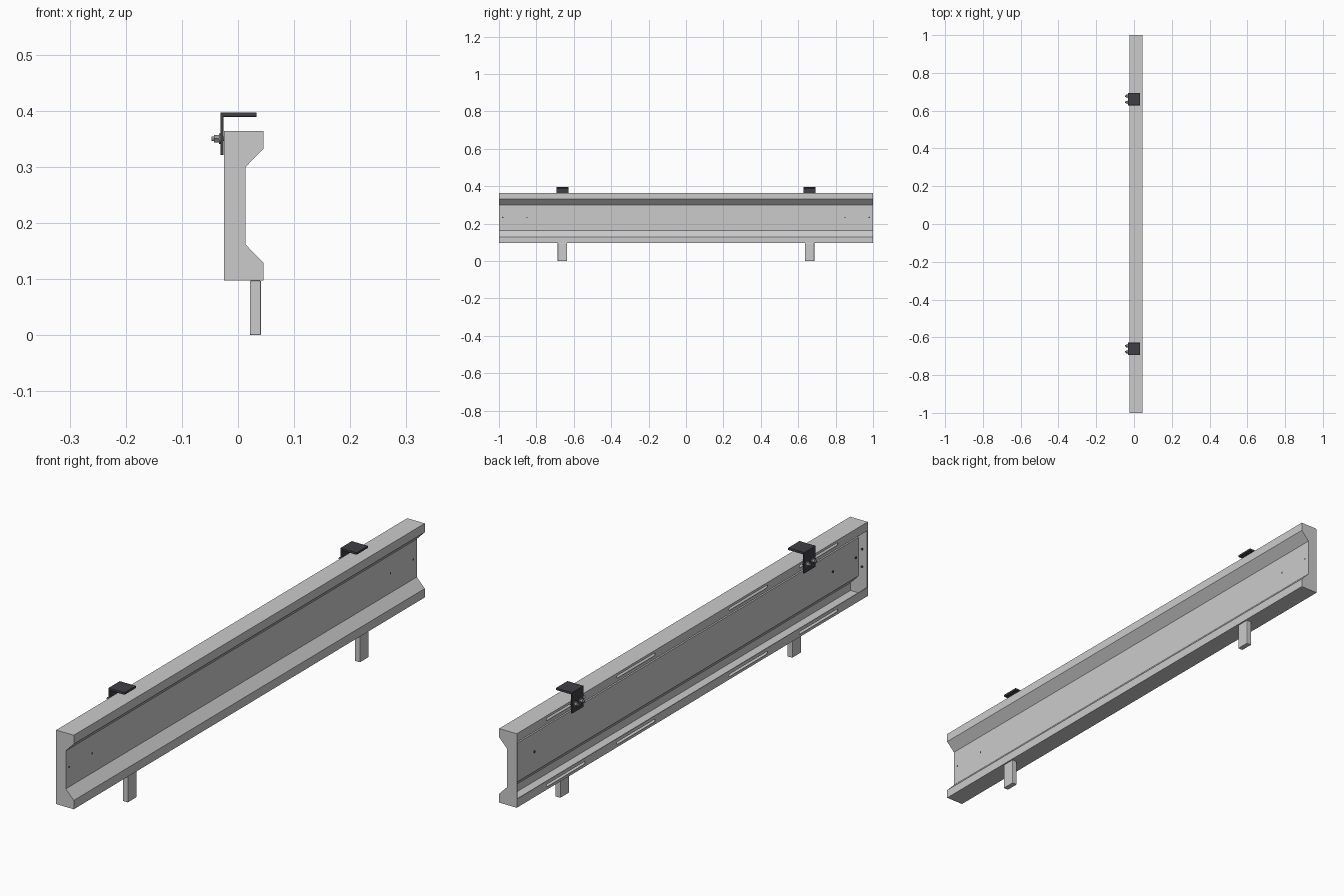
import bpy, bmesh, math
from mathutils import Vector, Matrix

if "Cube" in bpy.data.objects:
    bpy.data.objects.remove(bpy.data.objects["Cube"])

T = 0.003          # sheet thickness
MID = 0.2305       # rail mid height


def material(name, rgb):
    m = bpy.data.materials.new(name)
    m.diffuse_color = (*rgb, 1)
    m.use_nodes = True
    m.node_tree.nodes["Principled BSDF"].inputs["Base Color"].default_value = m.diffuse_color
    return m


DARK = material("dark_steel", (0.05, 0.05, 0.06))
STEEL = material("bolt_steel", (0.3, 0.3, 0.31))


def finish(bm, name, mat=None, bevel=0):
    bmesh.ops.recalc_face_normals(bm, faces=bm.faces)
    me = bpy.data.meshes.new(name)
    bm.to_mesh(me)
    bm.free()
    ob = bpy.data.objects.new(name, me)
    bpy.context.collection.objects.link(ob)
    if mat:
        me.materials.append(mat)
    if bevel:
        b = ob.modifiers.new("bevel", 'BEVEL')
        b.width, b.segments = bevel, 2
    return ob


def extrude_xz(name, pts, y0, y1, mat=None, bevel=0):
    """Extrude an x-z outline along y."""
    bm = bmesh.new()
    f = bm.faces.new([bm.verts.new((x, y0, z)) for x, z in pts])
    r = bmesh.ops.extrude_face_region(bm, geom=[f])
    vs = [v for v in r["geom"] if isinstance(v, bmesh.types.BMVert)]
    bmesh.ops.translate(bm, verts=vs, vec=(0, y1 - y0, 0))
    return finish(bm, name, mat, bevel)


def add_cyl(bm, r, x0, x1, y, z, sides, axis='Y'):
    """Cylinder along x, from x0 to x1."""
    bmesh.ops.create_cone(bm, cap_ends=True, segments=sides, radius1=r, radius2=r, depth=abs(x1 - x0),
                          matrix=Matrix.Translation(((x0 + x1) / 2, y, z)) @ Matrix.Rotation(math.pi / 2, 4, 'Y'))


def offset(path, d):
    """Offset an open polyline to its right by d, with mitred corners."""
    p = [Vector(q) for q in path]
    n = [Vector(((b - a).y, -(b - a).x)).normalized() for a, b in zip(p, p[1:])]
    out = [p[0] + n[0] * d]
    for i in range(1, len(n)):
        out.append(p[i] + (n[i - 1] + n[i]) * d / (1 + n[i - 1].dot(n[i])))
    out.append(p[-1] + n[-1] * d)
    return [tuple(q) for q in out]


# rail: folded sheet, open at the back
upper = [(-0.025, 0.364), (0.045, 0.364), (0.045, 0.332), (0.013, 0.299)]
outline = upper + [(x, 2 * MID - z) for x, z in reversed(upper)]
path = [(-0.025, 0.333)] + outline + [(-0.025, 2 * MID - 0.333)]
rail = extrude_xz("rail", path + offset(path, T)[::-1], -1 + T, 1 - T)

# slots in both back flanges
bm = bmesh.new()
for yc in (-0.72, -0.32, 0.32, 0.72):
    for z in (0.35, 2 * MID - 0.35):
        ring = []
        for k in range(14):
            a = math.pi * (k if k < 7 else k - 1) / 6
            end = 0.105 if k < 7 else -0.105
            ring.append(bm.verts.new((-0.035, yc + end + 0.005 * math.sin(a), z + 0.005 * math.cos(a))))
        f = bm.faces.new(ring)
        r = bmesh.ops.extrude_face_region(bm, geom=[f])
        bmesh.ops.translate(bm, vec=(0.02, 0, 0),
                            verts=[v for v in r["geom"] if isinstance(v, bmesh.types.BMVert)])
cutter = finish(bm, "slot_cutter")
cutter.hide_render = True
mod = rail.modifiers.new("slots", 'BOOLEAN')
mod.operation, mod.object, mod.solver = 'DIFFERENCE', cutter, 'EXACT'
bpy.context.view_layer.objects.active = rail
bpy.ops.object.modifier_apply(modifier=mod.name)
bpy.data.objects.remove(cutter)

for s, side in ((-1, "front"), (1, "back")):
    # end plate closing the rail
    extrude_xz(f"{side}_end_plate", outline, s * (1 - T), s)

    # small rivets through the web and on the inside of the end plate
    bm = bmesh.new()
    for y in (0.85, 0.98):
        add_cyl(bm, 0.004, 0.007, 0.0133, s * y, 0.233, 12)
    for z in (MID - 0.032, MID + 0.032):
        bmesh.ops.create_cone(bm, cap_ends=True, segments=12, radius1=0.004, radius2=0.004, depth=0.004,
                              matrix=Matrix.Translation((-0.005, s * 0.9955, z)) @ Matrix.Rotation(math.pi / 2, 4, 'X'))
    finish(bm, f"{side}_rivets", DARK)

    # leg under the rail
    yc = s * 0.661
    extrude_xz(f"{side}_leg", [(0.021, 0), (0.041, 0), (0.041, 0.097), (0.021, 0.097)],
               yc - 0.025, yc + 0.025, bevel=0.002)

    # angled hanging bracket
    extrude_xz(f"{side}_bracket",
               [(-0.0315, 0.321), (-0.0255, 0.321), (-0.0255, 0.389), (0.033, 0.389),
                (0.033, 0.397), (-0.0315, 0.397)], yc - 0.0325, yc + 0.0325, DARK, 0.0008)

    # two bolts with washer, nut and inner head
    bm = bmesh.new()
    for dy in (-0.016, 0.016):
        y, z = yc + dy, 0.35
        add_cyl(bm, 0.0042, -0.047, -0.016, y, z, 16)
        add_cyl(bm, 0.0095, -0.0335, -0.0315, y, z, 20)
        add_cyl(bm, 0.0075, -0.0425, -0.0335, y, z, 6)
        add_cyl(bm, 0.0085, -0.022, -0.016, y, z, 6)
    finish(bm, f"{side}_bolts", STEEL)
